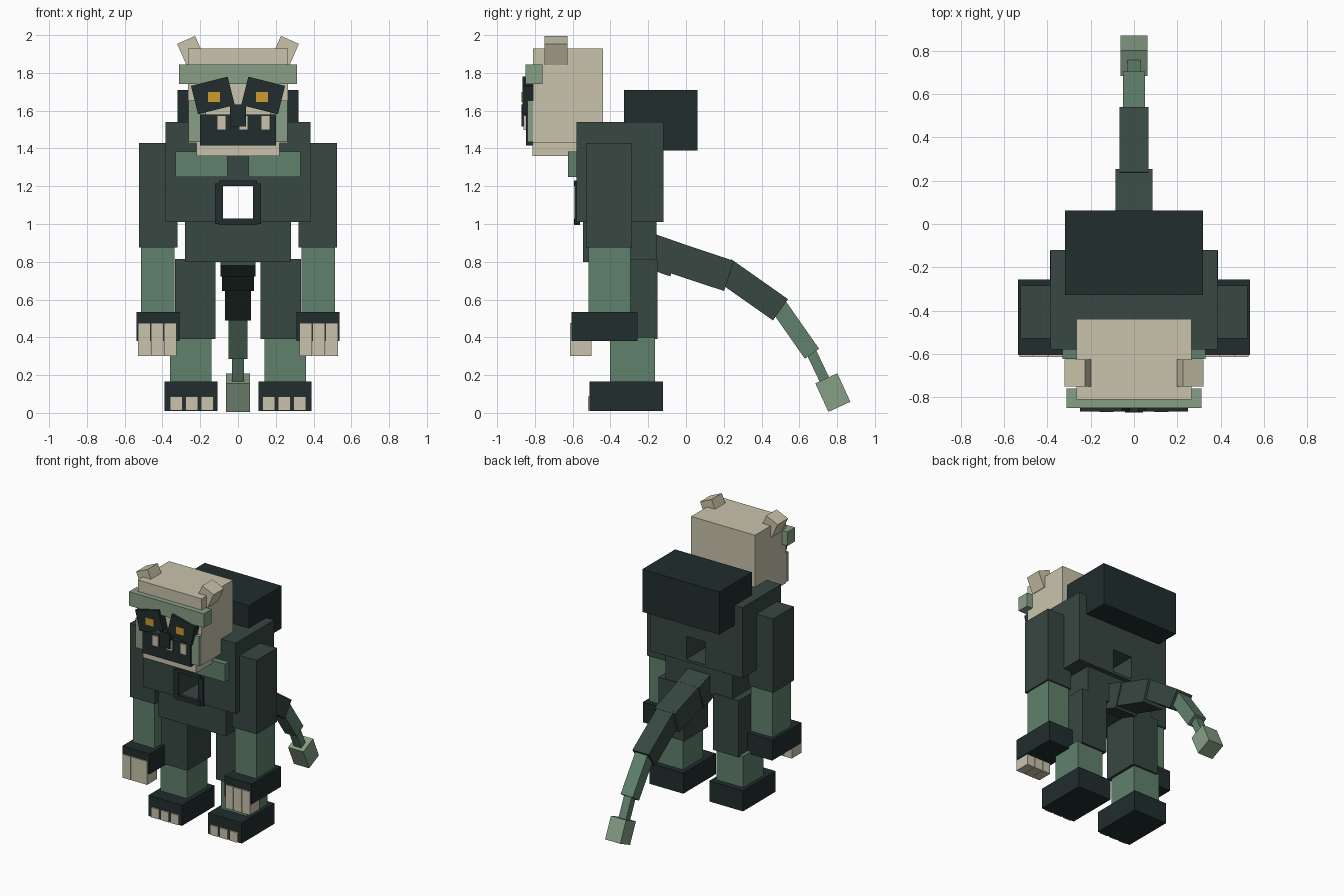
import bpy
import math
from mathutils import Matrix, Vector

if "Cube" in bpy.data.objects:
    bpy.data.objects.remove(bpy.data.objects["Cube"])


def material(name, hex_code):
    channels = [int(hex_code[i:i + 2], 16) / 255 for i in (0, 2, 4)]
    linear = [((c + 0.055) / 1.055) ** 2.4 for c in channels] + [1.0]
    mat = bpy.data.materials.new(name)
    mat.use_nodes = True
    mat.diffuse_color = linear
    mat.node_tree.nodes["Principled BSDF"].inputs["Base Color"].default_value = linear
    return mat


DARK = material("dark green", "37473F".replace("3F", "42"))
BLACK = material("black green", "212D2E")
MID = material("mid green", "60816C")
LIGHT = material("light green", "879F86")
CREAM = material("cream", "CAC4AC")
AMBER = material("amber", "CC9C30")


def add_cube(name, mat, matrix):
    bpy.ops.mesh.primitive_cube_add(size=1)
    obj = bpy.context.object
    obj.name = name
    obj.data.transform(matrix)
    obj.data.materials.append(mat)
    return obj


def box(name, mat, x, y, z, tilt=0):
    """Box from (min, max) ranges, optionally tilted in the frontal plane."""
    ranges = (x, y, z)
    centre = Vector([(a + b) / 2 for a, b in ranges])
    size = [b - a for a, b in ranges]
    return add_cube(name, mat, Matrix.Translation(centre)
                    @ Matrix.Rotation(math.radians(tilt), 4, 'Y')
                    @ Matrix.Diagonal((*size, 1)))


def pair(name, mat, x, y, z, tilt=0):
    """The same box on the left (+x) and the right (-x)."""
    box("left_" + name, mat, x, y, z, tilt)
    box("right_" + name, mat, (-x[1], -x[0]), y, z, -tilt)


def sym(half):
    return (-half, half)


# Torso with a square tunnel through the chest
torso = box("torso", DARK, sym(0.385), (-0.58, -0.12), (1.01, 1.54))
cutter = box("chest_tunnel_cutter", DARK, sym(0.08), (-0.9, 0.2), (1.03, 1.2))
cut = torso.modifiers.new("tunnel", 'BOOLEAN')
cut.object = cutter
cut.operation = 'DIFFERENCE'
cut.solver = 'EXACT'
bpy.context.view_layer.objects.active = torso
bpy.ops.object.modifier_apply(modifier=cut.name)
bpy.data.objects.remove(cutter)

box("waist", DARK, sym(0.28), (-0.545, -0.155), (0.8, 1.012))
box("back_hump", BLACK, sym(0.32), (-0.328, 0.062), (1.39, 1.71))
pair("chest_plate", MID, (0.055, 0.33), (-0.625, -0.57), (1.25, 1.385))

# Frame around the tunnel opening
pair("frame_side", BLACK, (0.08, 0.123), (-0.59, -0.56), (1.0, 1.215))
box("frame_top", BLACK, sym(0.1), (-0.592, -0.56), (1.2, 1.23))
box("frame_bottom", BLACK, sym(0.1), (-0.592, -0.56), (0.995, 1.03))

# Arms and hands
pair("upper_arm", DARK, (0.32, 0.525), (-0.53, -0.285), (0.875, 1.43))
pair("forearm", MID, (0.335, 0.513), (-0.515, -0.295), (0.5, 0.88))
pair("hand", BLACK, (0.31, 0.537), (-0.605, -0.257), (0.38, 0.533))
for i in range(3):
    x = 0.325 + i * 0.069
    pair(f"finger_{i + 1}", CREAM, (x, x + 0.066), (-0.615, -0.5), (0.3, 0.475))

# Legs and feet
pair("thigh", DARK, (0.12, 0.333), (-0.43, -0.15), (0.39, 0.815))
pair("shin", MID, (0.14, 0.36), (-0.403, -0.165), (0.1, 0.4))
pair("foot", BLACK, (0.108, 0.388), (-0.51, -0.122), (0.01, 0.165))
for i in range(3):
    x = 0.13 + i * 0.082
    pair(f"toe_{i + 1}", CREAM, (x, x + 0.066), (-0.52, -0.48), (0.012, 0.086))

# Head
box("head", CREAM, sym(0.265), (-0.81, -0.44), (1.43, 1.93))
box("jaw", CREAM, sym(0.22), (-0.812, -0.5), (1.36, 1.44))
box("brow", LIGHT, sym(0.312), (-0.85, -0.76), (1.74, 1.845))
pair("cheek", LIGHT, (0.17, 0.263), (-0.84, -0.8), (1.435, 1.655))
pair("ear", CREAM, (0.198, 0.302), (-0.75, -0.627), (1.858, 1.98), 24)

# Face
pair("eye_socket", BLACK, (0.033, 0.233), (-0.866, -0.805), (1.603, 1.758), 14)
pair("iris", AMBER, (0.095, 0.16), (-0.87, -0.86), (1.647, 1.7))
box("mouth", BLACK, sym(0.2), (-0.848, -0.805), (1.415, 1.58))
box("nose", BLACK, sym(0.042), (-0.872, -0.805), (1.515, 1.632))
for i in range(3):
    x = -0.112 + i * 0.117
    box(f"tooth_{i + 1}", CREAM, (x, x + 0.048), (-0.86, -0.84), (1.498, 1.575))


# Tail: boxes running from point to point in the side plane
def tail_part(name, mat, start, end, width, thickness):
    a, b = Vector((0, *start)), Vector((0, *end))
    direction = b - a
    angle = math.atan2(direction.z, direction.y)
    add_cube(name, mat, Matrix.Translation((a + b) / 2)
             @ Matrix.Rotation(angle, 4, 'X')
             @ Matrix.Diagonal((width, direction.length, thickness, 1)))


tail_part("tail_root", DARK, (-0.22, 0.868), (-0.053, 0.81), 0.185, 0.185)
tail_part("tail_base", DARK, (-0.11, 0.837), (0.228, 0.725), 0.17, 0.168)
tail_part("tail_middle", DARK, (0.2, 0.757), (0.5, 0.546), 0.135, 0.138)
tail_part("tail_thin", MID, (0.48, 0.58), (0.667, 0.313), 0.1, 0.092)
tail_part("tail_wrist", MID, (0.65, 0.35), (0.75, 0.14), 0.062, 0.055)
tail_part("tail_tuft", LIGHT, (0.743, 0.183), (0.812, 0.032), 0.126, 0.128)
